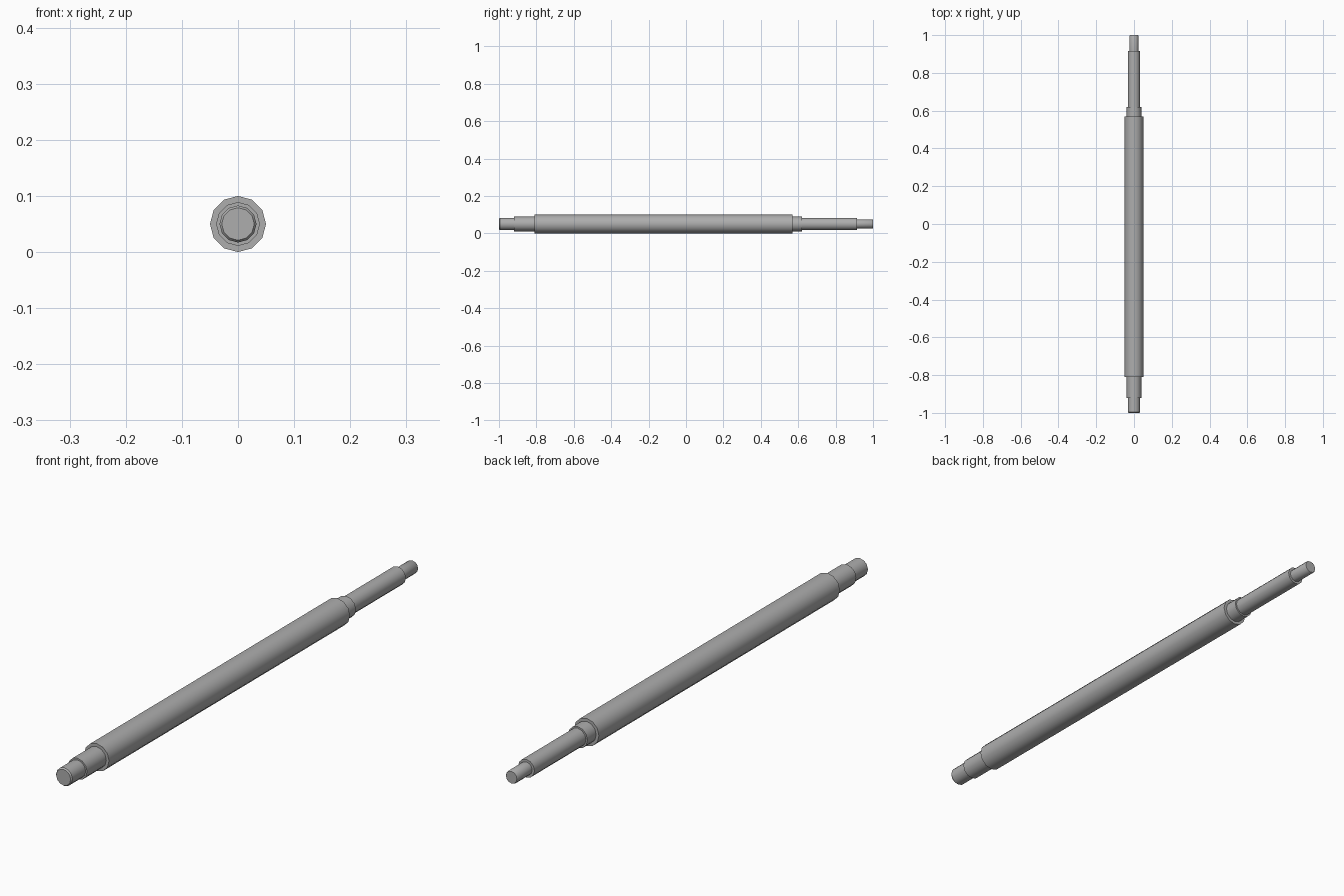
import bpy, bmesh, math

cube = bpy.data.objects.get("Cube")
if cube:
    bpy.data.objects.remove(cube, do_unlink=True)

SIDES = 12
AXIS_Z = 0.05

steel = bpy.data.materials.new("grey steel")
steel.use_nodes = True
grey = (0.42, 0.42, 0.42, 1)
steel.diffuse_color = grey
steel.node_tree.nodes["Principled BSDF"].inputs["Base Color"].default_value = grey

# Stepped outline from front tip to back tip: (y, radius)
profile = [
    (-1.0, 0.029), (-0.995, 0.033), (-0.92, 0.033),   # front journal
    (-0.92, 0.039), (-0.81, 0.039),                   # front shoulder
    (-0.81, 0.05), (0.57, 0.05),                      # main body
    (0.57, 0.039), (0.62, 0.039),                     # back collar
    (0.62, 0.033), (0.915, 0.033),                    # drive section
    (0.915, 0.024), (0.997, 0.024), (1.0, 0.022),     # back journal
]

# Turn the outline around the long axis
bm = bmesh.new()
rings = []
for y, r in profile:
    angles = [math.tau * i / SIDES for i in range(SIDES)]
    rings.append([bm.verts.new((r * math.cos(a), y, AXIS_Z + r * math.sin(a)))
                  for a in angles])
for a, b in zip(rings, rings[1:]):
    for i in range(SIDES):
        j = (i + 1) % SIDES
        bm.faces.new((a[i], a[j], b[j], b[i]))
bm.faces.new(rings[0])
bm.faces.new(rings[-1])
bmesh.ops.recalc_face_normals(bm, faces=bm.faces[:])

mesh = bpy.data.meshes.new("stepped_shaft")
bm.to_mesh(mesh)
bm.free()
mesh.materials.append(steel)
shaft = bpy.data.objects.new("stepped_shaft", mesh)
bpy.context.collection.objects.link(shaft)

# Smooth round walls, crisp steps
bpy.ops.object.select_all(action='DESELECT')
shaft.select_set(True)
bpy.context.view_layer.objects.active = shaft
bpy.ops.object.shade_smooth_by_angle(angle=math.radians(35))
